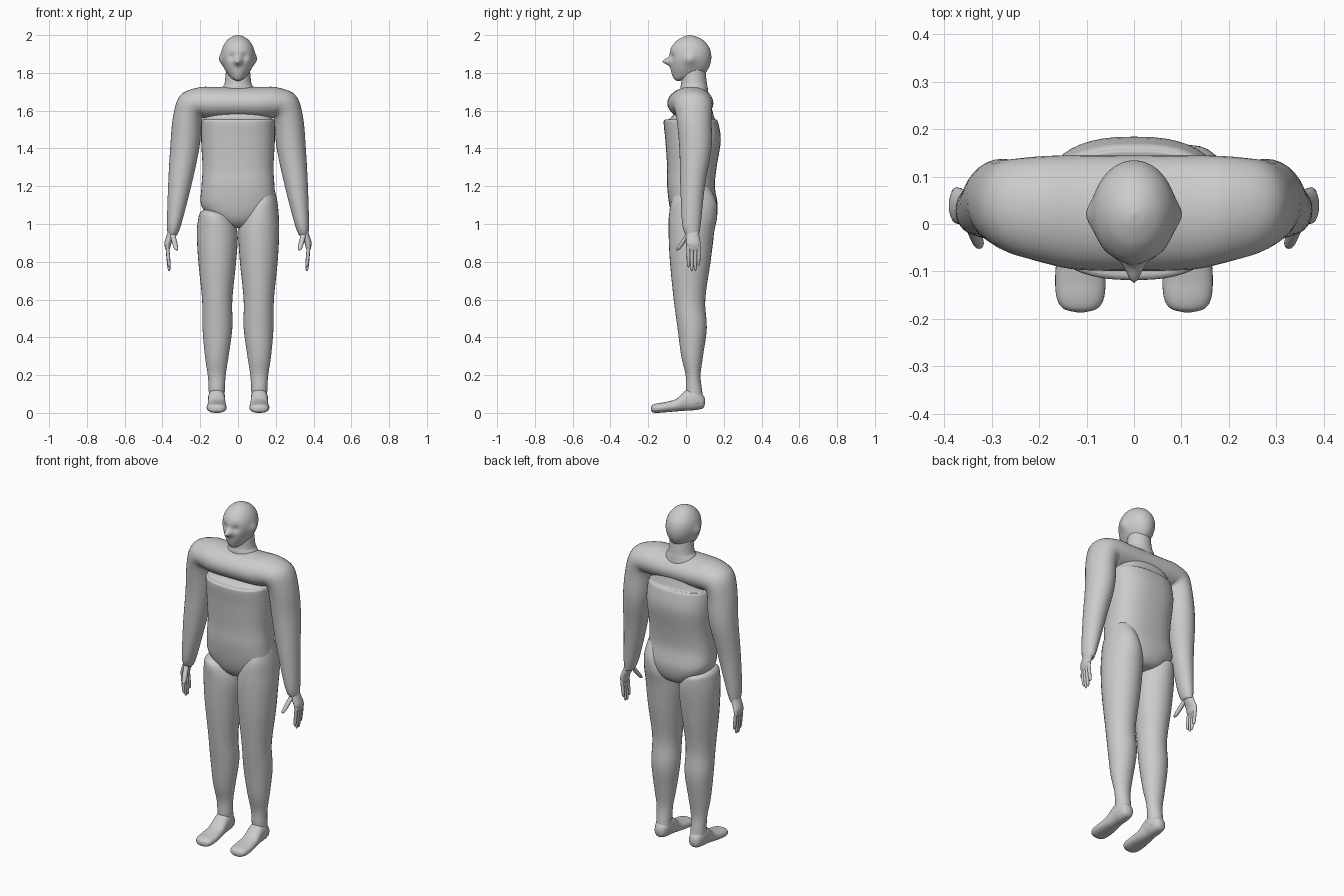
import bpy
import bmesh
from math import sin, cos, pi, radians, copysign, exp
from mathutils import Vector

cube = bpy.data.objects.get("Cube")
if cube:
    bpy.data.objects.remove(cube)

grey = bpy.data.materials.new("plain grey")
grey.use_nodes = True
COLOUR = (0.6, 0.6, 0.6, 1)
grey.diffuse_color = COLOUR
grey.node_tree.nodes["Principled BSDF"].inputs["Base Color"].default_value = COLOUR


def spline(a, b, c, d, t):
    """Catmull-Rom blend of four vectors."""
    return 0.5 * (2 * b + (c - a) * t + (2 * a - 5 * b + 4 * c - d) * t * t
                  + (3 * b - 3 * c + d - a) * t ** 3)


def smooth_rings(rings, steps):
    """Insert blended rings between the given (centre, u, v) rings."""
    result = []
    last = len(rings) - 1
    for i in range(last):
        keys = [rings[max(0, min(last, i + k))] for k in (-1, 0, 1, 2)]
        for s in range(steps):
            result.append([spline(*column, s / steps) for column in zip(*keys)])
    return result + [rings[-1]]


def loft(name, rings, power=2, segments=32, steps=5, mirror=False):
    """Skin a smooth surface over rounded sections and close both ends."""
    bm = bmesh.new()
    loops = []
    for centre, u, v in smooth_rings(rings, steps):
        loop = []
        for i in range(segments):
            angle = 2 * pi * i / segments
            a, b = [copysign(abs(w) ** (2 / power), w) for w in (cos(angle), sin(angle))]
            loop.append(bm.verts.new(centre + u * a + v * b))
        loops.append(loop)
    for low, high in zip(loops, loops[1:]):
        for i in range(segments):
            j = (i + 1) % segments
            bm.faces.new((low[i], low[j], high[j], high[i]))
    bm.faces.new(loops[0])
    bm.faces.new(loops[-1])
    bmesh.ops.recalc_face_normals(bm, faces=bm.faces[:])
    for face in bm.faces:
        face.smooth = True
    mesh = bpy.data.meshes.new(name)
    bm.to_mesh(mesh)
    bm.free()
    mesh.materials.append(grey)
    obj = bpy.data.objects.new(name, mesh)
    bpy.context.collection.objects.link(obj)
    if mirror:
        obj.modifiers.new("Mirror", "MIRROR").use_mirror_merge = False
    return obj


def level(rows, side=1):
    """Horizontal sections from (z, x from, x to, y from, y to)."""
    return [(Vector((side * (x0 + x1) / 2, (y0 + y1) / 2, z)),
             Vector(((x1 - x0) / 2, 0, 0)), Vector((0, (y1 - y0) / 2, 0)))
            for z, x0, x1, y0, y1 in rows]


def centred(rows):
    """Horizontal sections from (z, half width, y from, y to)."""
    return level([(z, -w, w, y0, y1) for z, w, y0, y1 in rows])


def digit(name, start, end, radius):
    """A tapering finger with a rounded tip."""
    start, end = Vector(start), Vector(end)
    rings = []
    for t, size in ((0, 1), (0.5, 1), (0.85, 0.85), (0.96, 0.55), (1, 0.1)):
        r = radius * size
        rings.append((start.lerp(end, t), Vector((r, 0, 0)), Vector((0, r, 0))))
    loft(name, rings, segments=12, steps=3, mirror=True)


def pull(obj, centre, offset, radius):
    """Softly drag the surface around a point."""
    for vert in obj.data.vertices:
        distance = (vert.co - Vector(centre)).length / radius
        vert.co += Vector(offset) * exp(-distance * distance)


# Head, with nose, ears and eye hollows drawn out of the surface
head = loft("head", centred([
    (1.758, 0.008, -0.05, -0.03),
    (1.768, 0.03, -0.063, 0.02),
    (1.79, 0.052, -0.074, 0.09),
    (1.83, 0.075, -0.083, 0.122),
    (1.88, 0.088, -0.088, 0.134),
    (1.93, 0.083, -0.08, 0.125),
    (1.97, 0.06, -0.05, 0.095),
    (1.992, 0.03, -0.012, 0.055),
    (2.0, 0.003, 0.018, 0.024)]), segments=64, steps=8)
pull(head, (0, -0.088, 1.86), (0, -0.038, 0), 0.018)
for s in (-1, 1):
    pull(head, (s * 0.088, 0.02, 1.87), (s * 0.014, 0, 0), 0.03)
    pull(head, (s * 0.035, -0.08, 1.885), (0, 0.012, 0), 0.02)

# Neck flaring into the shoulders
loft("neck", centred([
    (1.64, 0.13, -0.03, 0.125),
    (1.72, 0.085, -0.03, 0.115),
    (1.75, 0.07, -0.025, 0.11),
    (1.84, 0.062, -0.02, 0.1)]))

# Shoulder yoke and both arms as one bent tube: x, z, bend, half depth, y from, y to
arm = [
    (0.12, 1.64, 0, 0.085, -0.096, 0.145),
    (0.19, 1.64, 12, 0.085, -0.082, 0.143),
    (0.245, 1.622, 45, 0.085, -0.065, 0.138),
    (0.268, 1.555, 80, 0.077, -0.05, 0.135),
    (0.282, 1.4, 90, 0.077, -0.035, 0.135),
    (0.309, 1.2, 90, 0.061, -0.03, 0.1),
    (0.338, 1.0, 90, 0.038, -0.02, 0.078),
    (0.347, 0.94, 90, 0.024, 0, 0.068)]
path = [(-x, z, -bend, h, a, b) for x, z, bend, h, a, b in reversed(arm)]
path += [(0, 1.64, 0, 0.085, -0.099, 0.145)] + arm
loft("shoulders_and_arms", [
    (Vector((x, (a + b) / 2, z)),
     Vector((sin(radians(bend)), 0, cos(radians(bend)))) * h,
     Vector((0, (b - a) / 2, 0))) for x, z, bend, h, a, b in path])

# Hands
loft("palm", level([
    (0.98, 0.33, 0.365, 0.005, 0.065),
    (0.94, 0.333, 0.378, 0, 0.07),
    (0.9, 0.352, 0.39, 0, 0.077),
    (0.87, 0.36, 0.385, 0.004, 0.076),
    (0.855, 0.367, 0.378, 0.02, 0.06)]), segments=20, mirror=True)
for i, tip in enumerate((0.77, 0.75, 0.752, 0.78)):
    y = 0.013 + 0.018 * i
    digit("finger", (0.375, y, 0.89), (0.364, y, tip), 0.0095)
digit("thumb", (0.348, 0.015, 0.95), (0.325, -0.047, 0.86), 0.014)

# Torso, with a ledge below the chest and a rounded seat
loft("torso", centred([
    (0.978, 0.02, 0.0, 0.07),
    (0.99, 0.075, -0.035, 0.125),
    (1.03, 0.14, -0.068, 0.155),
    (1.1, 0.195, -0.088, 0.167),
    (1.2, 0.193, -0.1, 0.153),
    (1.3, 0.188, -0.1, 0.162),
    (1.44, 0.195, -0.109, 0.184),
    (1.53, 0.194, -0.118, 0.172),
    (1.552, 0.19, -0.112, 0.162),
    (1.562, 0.18, -0.08, 0.15),
    (1.64, 0.15, -0.03, 0.13)]), power=2.5, segments=48)

# Legs share one shape; only the top of the thigh differs
shin_and_thigh = [
    (0.05, 0.07, 0.155, 0.01, 0.095),
    (0.12, 0.07, 0.155, 0, 0.085),
    (0.2, 0.065, 0.16, -0.002, 0.077),
    (0.3, 0.05, 0.175, -0.025, 0.09),
    (0.45, 0.03, 0.188, -0.045, 0.11),
    (0.6, 0.03, 0.19, -0.065, 0.102),
    (0.8, 0.01, 0.21, -0.085, 0.13),
    (0.95, 0.002, 0.218, -0.092, 0.148)]
right_top = [
    (1.03, 0.03, 0.21, -0.092, 0.15),
    (1.06, 0.07, 0.2, -0.075, 0.135),
    (1.075, 0.12, 0.18, -0.03, 0.08)]
left_top = [
    (1.04, 0.015, 0.216, -0.09, 0.165),
    (1.12, 0.05, 0.208, -0.078, 0.16),
    (1.2, 0.08, 0.19, -0.04, 0.12)]
loft("right_leg", level(shin_and_thigh + right_top, -1))
loft("left_leg", level(shin_and_thigh + left_top))

# Feet, lofted from heel to toe: y, half width, sole, top
foot = [
    (0.101, 0.008, 0.05, 0.07),
    (0.09, 0.03, 0.025, 0.095),
    (0.05, 0.044, 0.015, 0.13),
    (0, 0.045, 0.012, 0.12),
    (-0.05, 0.048, 0.008, 0.075),
    (-0.11, 0.053, 0.003, 0.057),
    (-0.155, 0.05, 0, 0.05),
    (-0.178, 0.036, 0.004, 0.042),
    (-0.186, 0.008, 0.015, 0.03)]
loft("foot", [(Vector((0.113, y, (low + top) / 2)), Vector((w, 0, 0)),
               Vector((0, 0, (top - low) / 2))) for y, w, low, top in foot],
     power=2.3, mirror=True)
